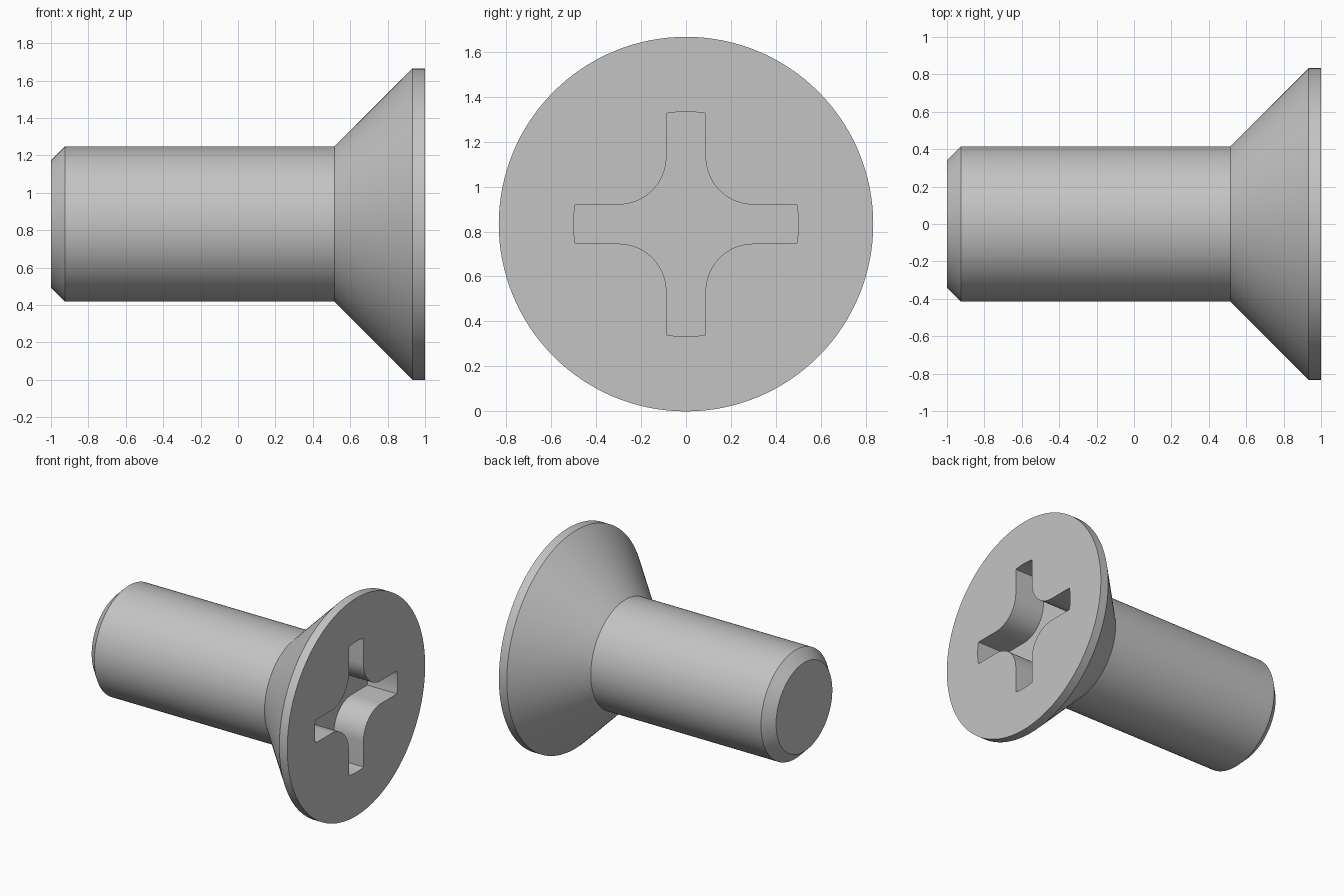
import bpy, bmesh
from math import sin, cos, pi, asin, radians
from mathutils import Vector, Matrix

default = bpy.data.objects.get("Cube")
if default:
    bpy.data.objects.remove(default, do_unlink=True)

HEAD_R = 0.833       # head radius, also the height of the axis
DEPTH = 0.25         # recess depth
ARM, REACH, BEND = 0.087, 0.5, 0.3   # recess half width, reach, fillet centre

steel = bpy.data.materials.new("steel grey")
steel.use_nodes = True
colour = (0.55, 0.55, 0.55, 1)
steel.diffuse_color = colour
steel.node_tree.nodes["Principled BSDF"].inputs["Base Color"].default_value = colour


def add_object(name, bm):
    bmesh.ops.recalc_face_normals(bm, faces=bm.faces)
    mesh = bpy.data.meshes.new(name)
    bm.to_mesh(mesh)
    bm.free()
    mesh.materials.append(steel)
    obj = bpy.data.objects.new(name, mesh)
    obj.location.z = HEAD_R
    bpy.context.collection.objects.link(obj)
    return obj


def ring(bm, x, radius, count=128):
    return [bm.verts.new((x, radius * cos(2 * pi * i / count), radius * sin(2 * pi * i / count)))
            for i in range(count)]


def bridge(bm, a, b):
    for i in range(len(a)):
        j = (i + 1) % len(a)
        bm.faces.new((a[i], a[j], b[j], b[i]))


# Screw body: chamfered tip, shank, countersunk cone and thin rim
bm = bmesh.new()
profile = [(-1, 0.34), (-0.925, 0.415), (0.515, 0.415), (0.933, HEAD_R), (1, HEAD_R)]
rings = [ring(bm, x, r) for x, r in profile]
for a, b in zip(rings, rings[1:]):
    bridge(bm, a, b)
bm.faces.new(rings[0])
bm.faces.new(rings[-1])
screw = add_object("countersunk_screw", bm)

# Cross recess outline: rounded arm end, then the fillet to the next arm
half = asin(ARM / REACH)
quarter = [Vector((0, REACH * cos(t), REACH * sin(t)))
           for t in (half * (k / 3 - 1) for k in range(7))]
radius = BEND - ARM
for k in range(17):
    t = 1.5 * pi - k / 16 * pi / 2
    quarter.append(Vector((0, BEND + radius * cos(t), BEND + radius * sin(t))))
outline = [Matrix.Rotation(q * pi / 2, 3, 'X') @ p for q in range(4) for p in quarter]

# Recess cutter
bm = bmesh.new()
floor, mouth = ([bm.verts.new(p + Vector((x, 0, 0))) for p in outline] for x in (1 - DEPTH, 1.2))
bridge(bm, floor, mouth)
bm.faces.new(floor)
bm.faces.new(mouth)
cutter = add_object("recess_cutter", bm)
cutter.hide_render = True

# Cut the recess and remove the cutter
bpy.ops.object.select_all(action='DESELECT')
screw.select_set(True)
bpy.context.view_layer.objects.active = screw
cut = screw.modifiers.new("cross recess", 'BOOLEAN')
cut.operation = 'DIFFERENCE'
cut.solver = 'EXACT'
cut.object = cutter
bpy.ops.object.modifier_apply(modifier=cut.name)
bpy.data.objects.remove(cutter, do_unlink=True)

bpy.ops.object.shade_smooth_by_angle(angle=radians(30))
